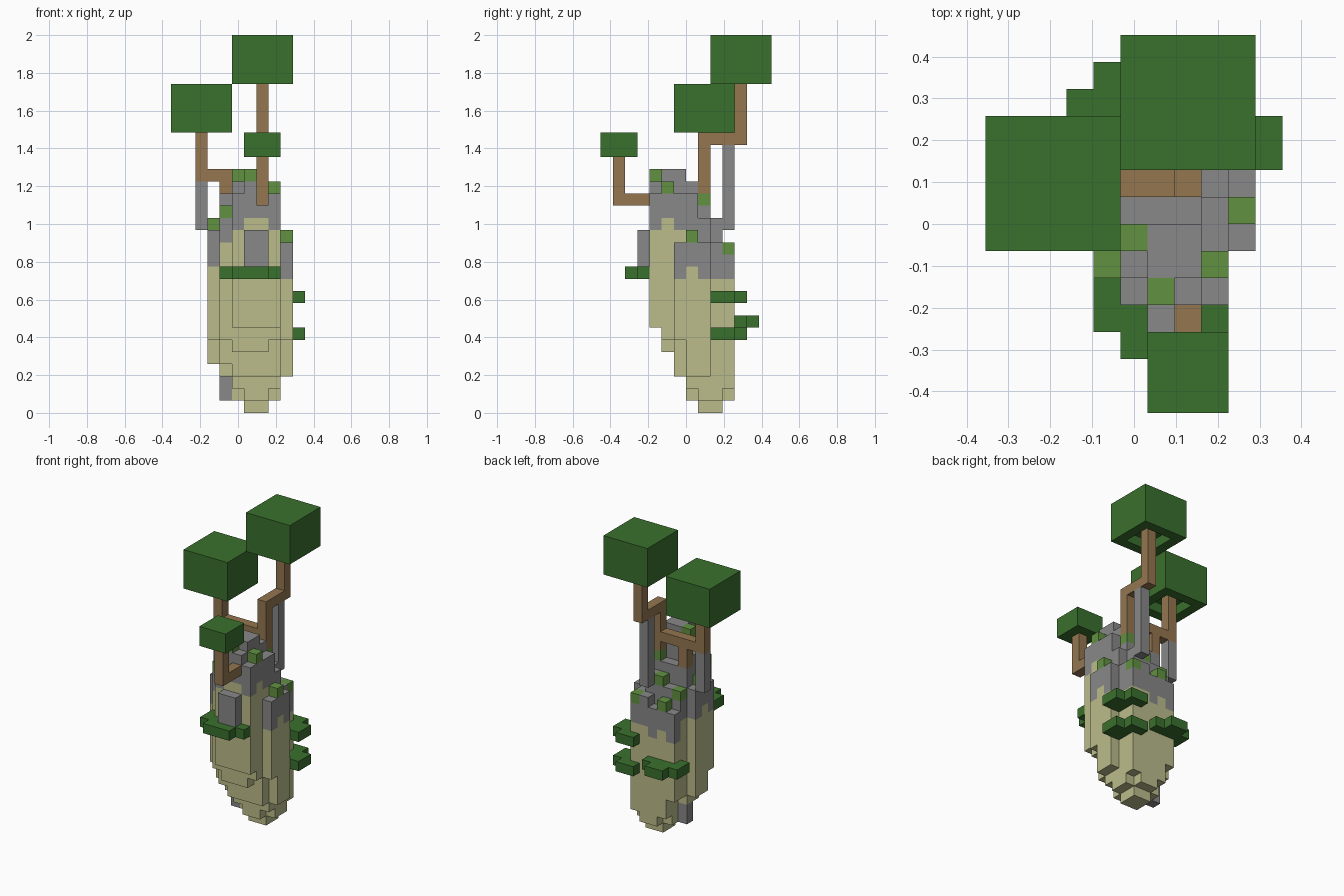
import bpy, bmesh
from itertools import product
from mathutils import Vector

if "Cube" in bpy.data.objects:
    bpy.data.objects.remove(bpy.data.objects["Cube"], do_unlink=True)

UNIT = 2 / 31                      # size of one block
ORIGIN = Vector((-5.5, -7, 0))     # grid corner, in blocks


def material(name, rgb):
    linear = [((c / 255 + 0.055) / 1.055) ** 2.4 for c in rgb] + [1]
    mat = bpy.data.materials.new(name)
    mat.use_nodes = True
    mat.diffuse_color = linear
    mat.node_tree.nodes["Principled BSDF"].inputs["Base Color"].default_value = linear
    return mat


SAND = material("pale sandstone", (187, 188, 139))
STONE = material("grey stone", (136, 136, 136))
MOSS = material("moss green", (98, 145, 66))
LEAF = material("leaf green", (58, 112, 45))
WOOD = material("brown wood", (148, 118, 80))


def box(x0, x1, y0, y1, z0, z1):
    """Set of grid cells filling a box."""
    return set(product(range(x0, x1), range(y0, y1), range(z0, z1)))


def build(name, cells):
    """Turn {cell: material} into one mesh with only its outer faces."""
    bm = bmesh.new()
    mats = list(dict.fromkeys(cells.values()))
    verts = {}

    def vert(p):
        key = tuple(p)
        if key not in verts:
            verts[key] = bm.verts.new((Vector(p) + ORIGIN) * UNIT)
        return verts[key]

    for cell, mat in cells.items():
        for axis, side in product(range(3), (0, 1)):
            beside = list(cell)
            beside[axis] += 1 if side else -1
            if tuple(beside) in cells:
                continue
            u, v = (axis + 1) % 3, (axis + 2) % 3
            corners = []
            for du, dv in ((0, 0), (1, 0), (1, 1), (0, 1)):
                p = list(cell)
                p[axis] += side
                p[u] += du
                p[v] += dv
                corners.append(vert(p))
            face = bm.faces.new(corners if side else corners[::-1])
            face.material_index = mats.index(mat)
    bmesh.ops.dissolve_limit(bm, angle_limit=0.01, verts=bm.verts[:],
                             edges=bm.edges[:], delimit={'MATERIAL'})
    mesh = bpy.data.meshes.new(name)
    bm.to_mesh(mesh)
    bm.free()
    for mat in mats:
        mesh.materials.append(mat)
    obj = bpy.data.objects.new(name, mesh)
    bpy.context.collection.objects.link(obj)
    return obj


def part(name, mat, *boxes):
    return build(name, {c: mat for b in boxes for c in box(*b)})


# Floating rock: tapering footprints give the underside of every column
footprints = [
    (6, 8, 8, 10, 0), (5, 9, 8, 10, 1), (6, 8, 7, 11, 1),
    (5, 9, 7, 11, 2), (4, 10, 7, 9, 3), (5, 9, 6, 11, 3),
    (3, 10, 7, 9, 4), (4, 9, 6, 11, 4), (5, 8, 5, 6, 5),
    (3, 10, 6, 9, 6), (4, 9, 5, 6, 6), (5, 9, 4, 5, 7),
]
underside = {}
for x0, x1, y0, y1, z in footprints:
    for x, y in product(range(x0, x1), range(y0, y1)):
        underside.setdefault((x, y), z)

# Peak heights, one row per depth step from front to back: first column, heights
peaks = [
    (5, [18, 20, 19, 18]),
    (4, [17, 19, 20, 20, 19]),
    (3, [15, 18, 20, 20, 20, 18, 14]),
    (3, [16, 18, 19, 19, 19, 18, 15]),
    (3, [15, 17, 17, 17, 18, 16, 14]),
    (4, [15, 15, 16, 16, 14]),
    (4, [13, 14, 13, 14, 14]),
]
mossy = {(6, 4), (4, 5), (8, 5), (5, 6), (3, 7), (9, 7), (7, 8),
         (6, 9), (5, 10), (8, 10), (4, 9)}
rock = {}
for y, (first, heights) in enumerate(peaks, 4):
    for x, top in enumerate(heights, first):
        for z in range(underside[x, y], top):
            rock[x, y, z] = STONE if z >= min(16, top - 3) else SAND
        if (x, y) in mossy:
            rock[x, y, top - 1] = MOSS
for c in box(6, 8, 3, 4, 12, 15) | box(4, 5, 8, 9, 1, 3):
    rock[c] = STONE
build("floating_rock", rock)

# Hanging stone pillars beneath the branches
part("back_pillar", STONE, (7, 8, 10, 11, 15, 22))
part("side_pillar", STONE, (2, 3, 8, 9, 15, 19))

# Bent trunks
part("twin_trunk", WOOD,
     (7, 8, 11, 12, 22, 28), (7, 8, 8, 12, 22, 23), (7, 8, 8, 9, 18, 23),
     (2, 8, 8, 9, 19, 20), (2, 3, 8, 9, 19, 24), (4, 5, 8, 9, 17, 20))
part("front_trunk", WOOD, (7, 8, 1, 4, 17, 18), (7, 8, 1, 2, 17, 21))


# Large crowns with a hollow underside
def crown(name, x, y, z, trunk):
    cells = box(x, x + 5, y, y + 5, z, z + 4)
    cells -= box(x + 1, x + 4, y + 1, y + 4, z, z + 1)
    build(name, {c: LEAF for c in cells})


crown("tall_crown", 5, 9, 27, (7, 11))
crown("side_crown", 0, 6, 23, (2, 8))
part("front_crown", LEAF, (6, 9, 0, 3, 21, 23))

# Leafy ledges clinging to the rock
part("front_ledge", LEAF, (4, 9, 3, 4, 11, 12), (4, 5, 4, 5, 11, 12), (5, 8, 2, 3, 11, 12))
for name, z in (("upper_ledge", 9), ("lower_ledge", 6)):
    part(name, LEAF, (9, 11, 9, 11, z, z + 1), (8, 10, 11, 12, z, z + 1))
part("back_ledge", LEAF, (3, 7, 11, 12, 7, 8), (3, 4, 10, 11, 7, 8), (4, 6, 12, 13, 7, 8))
